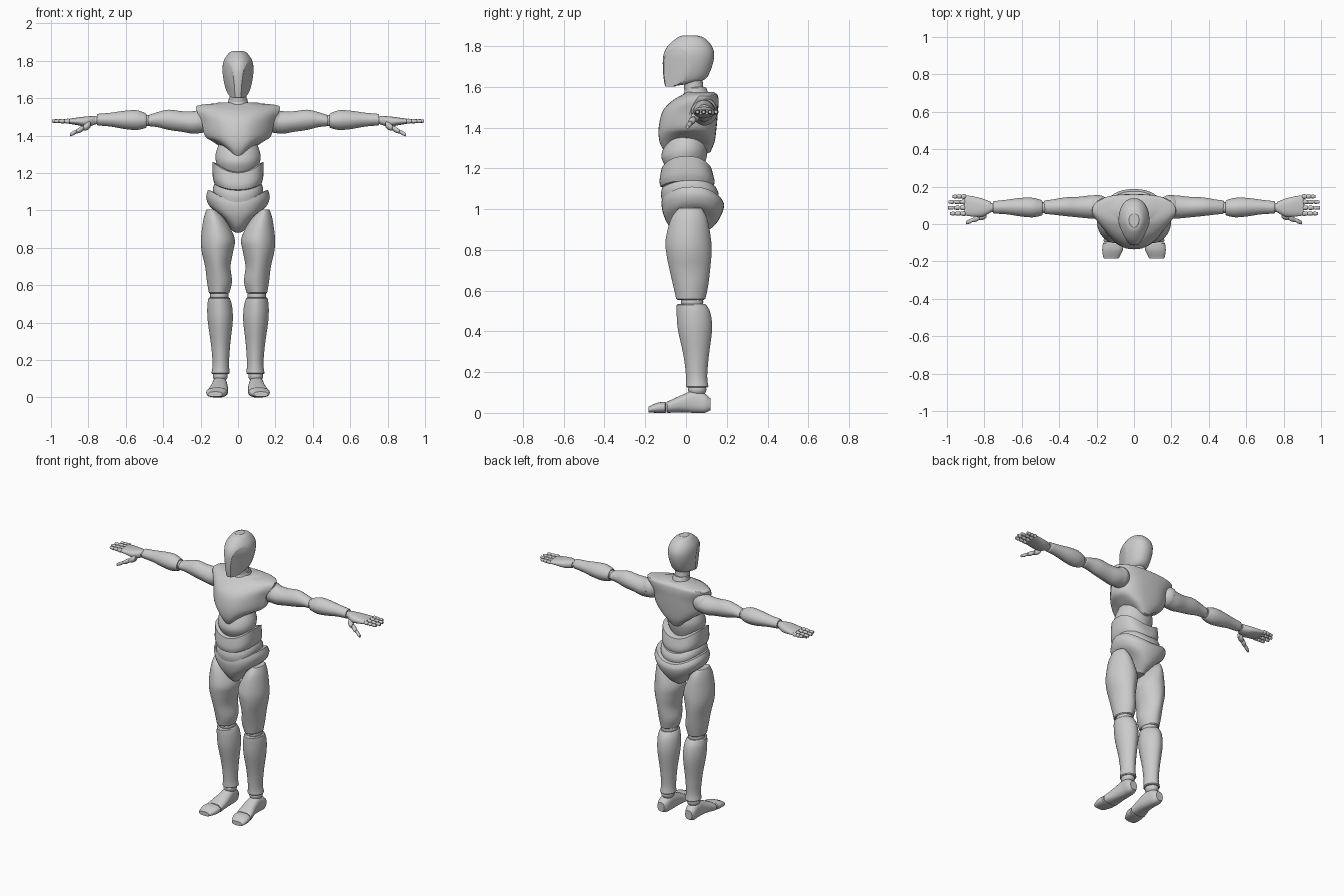
import bpy
import bmesh
import math
from mathutils import Vector

if "Cube" in bpy.data.objects:
    bpy.data.objects.remove(bpy.data.objects["Cube"])

SCALE = 0.01  # all part dimensions below are in hundredths
SIDES = 40
STEPS = 4

grey = bpy.data.materials.new("matte_grey")
grey.use_nodes = True
grey.diffuse_color = (0.6, 0.6, 0.6, 1)
grey.node_tree.nodes["Principled BSDF"].inputs["Base Color"].default_value = grey.diffuse_color
parts = []


def finish(name, bm, flip=False):
    """Turn a bmesh into a named object, optionally mirrored to the right side."""
    bmesh.ops.scale(bm, vec=(-SCALE if flip else SCALE, SCALE, SCALE), verts=bm.verts)
    bmesh.ops.recalc_face_normals(bm, faces=bm.faces)
    mesh = bpy.data.meshes.new(name)
    bm.to_mesh(mesh)
    bm.free()
    mesh.materials.append(grey)
    obj = bpy.data.objects.new(name, mesh)
    bpy.context.scene.collection.objects.link(obj)
    parts.append(obj)


def spline(p, q, r, s, f):
    """Smooth blend from section q to section r."""
    return [b + f * ((c - a) / 2 + f * (a - 2.5 * b + 2 * c - d / 2 + f * (1.5 * (b - c) + (d - a) / 2)))
            for a, b, c, d in zip(p, q, r, s)]


def loft(name, sections, axis="z", power=2.0, taper=0.0, cap=0.5, cuts=(), flip=False):
    """Skin sections (position, low a, high a, low b, high b, side lift) along an axis."""
    keys = [tuple(s) + (0,) * (6 - len(s)) for s in sections]
    padded = [keys[0]] + keys + [keys[-1]]
    rows = []
    for i in range(len(keys) - 1):
        rows += [spline(*padded[i:i + 4], k / STEPS) for k in range(STEPS)]
    rows.append(keys[-1])
    direction = math.copysign(cap, rows[-1][0] - rows[0][0])
    rings = [(rows[0], 0.9, -direction)] + [(r, 1, 0) for r in rows] + [(rows[-1], 0.9, direction)]
    bm = bmesh.new()

    def place(row, u, v, shift):
        t, a0, a1, b0, b1, lift = row
        a = (a0 + a1) / 2 + (a1 - a0) / 2 * u * (1 - taper * max(0, -v))
        b = (b0 + b1) / 2 + (b1 - b0) / 2 * v
        t += shift + lift * u * u
        return bm.verts.new({"z": (a, b, t), "x": (t, a, b), "y": (a, t, b)}[axis])

    grid = []
    for row, size, shift in rings:
        ring = []
        for k in range(SIDES):
            c, s = math.cos(math.tau * k / SIDES), math.sin(math.tau * k / SIDES)
            u = math.copysign(abs(c) ** (2 / power), c)
            v = math.copysign(abs(s) ** (2 / power), s)
            ring.append(place(row, size * u, size * v, shift))
        grid.append(ring)
    for low, high in zip(grid, grid[1:]):
        for k in range(SIDES):
            n = (k + 1) % SIDES
            bm.faces.new((low[k], low[n], high[n], high[k]))
    for ring, row, shift in ((grid[0], rows[0], -direction), (grid[-1], rows[-1], direction)):
        hub = place(row, 0, 0, shift)
        for k in range(SIDES):
            bm.faces.new((ring[k], ring[(k + 1) % SIDES], hub))
    # Flat facets
    for point, normal in cuts:
        cut = bmesh.ops.bisect_plane(bm, geom=bm.verts[:] + bm.edges[:] + bm.faces[:],
                                     plane_co=point, plane_no=normal, clear_outer=True)
        rim = [e for e in cut["geom_cut"] if isinstance(e, bmesh.types.BMEdge)]
        bmesh.ops.holes_fill(bm, edges=rim, sides=0)
    finish(name, bm, flip)


def ball(name, centre, radii, flip=False):
    bm = bmesh.new()
    bmesh.ops.create_uvsphere(bm, u_segments=24, v_segments=14, radius=1)
    bmesh.ops.scale(bm, vec=radii, verts=bm.verts)
    bmesh.ops.translate(bm, vec=Vector(centre), verts=bm.verts)
    finish(name, bm, flip)


# Head with flat cheeks, neck and collar
loft("head", [(160.5, -4, 4, -10.3, -5), (163, -5.8, 5.8, -10.8, 8), (168, -7.4, 7.4, -11.3, 12),
              (175, -8.3, 8.3, -11.2, 13.8), (180, -7.6, 7.6, -9, 12.7),
              (184, -5, 5, -4.5, 9), (185, -3, 3, -2, 6)],
     power=2.2, taper=0.15, cap=0.3,
     cuts=[((s * 5, -5, 170), (s * 0.9, -0.42, -0.1)) for s in (-1, 1)])
loft("neck", [(153, -5, 5, 0, 10), (160, -4.6, 4.6, -1, 8.5), (165, -4.6, 4.6, -1, 8)])
loft("collar", [(154, -7, 7, -2, 13), (157, -5.5, 5.5, -1, 11), (159.5, -5, 5, -0.5, 10)])

# Torso shells
loft("chest", [(128, -7, 7, -10.5, 12, 5), (133, -14, 14, -13, 14, 4), (140, -17.8, 17.8, -13.4, 15),
               (148, -19.5, 19.5, -11.5, 15.7), (153, -22, 22, -7, 16), (156, -21.5, 21.5, -2, 15.5),
               (157.2, -12, 12, 0, 14)],
     power=2.7, taper=0.4, cap=0.4,
     cuts=[((s * 9, -12.3, 140), (s * 0.38, -0.92, -0.1)) for s in (-1, 1)])
loft("ribs", [(119, -9, 9, -9, 8), (125, -11.5, 11.5, -12, 10), (130, -12, 12, -11, 10.5),
              (136, -10, 10, -8, 9)])
loft("abdomen", [(111, -12.5, 12.5, -12.5, 13.5, 3), (114, -13.5, 13.5, -13, 14, 4),
                 (120, -13.6, 13.6, -12, 12.5, 6)], power=2.5)
loft("waist", [(101, -12.5, 12.5, -11, 14), (107, -13.5, 13.5, -12.3, 16, 4),
               (111, -12, 12, -11.5, 14.5, 4)], power=2.3)
loft("pelvis", [(88.5, -4, 4, -5, 9, 2), (92, -9, 9, -8.5, 14, 5), (97, -15, 15, -11, 17.3, 5),
                (102, -17, 17, -12, 18.7, 5), (105, -16, 16, -11.8, 17.5, 6)],
     power=2.3, taper=0.1)

for side, flip in (("left", False), ("right", True)):
    # Legs
    loft(side + "_thigh", [(100, 11, 17, -4, 8), (95, 6.5, 18.5, -7.5, 10.5), (85, 1.8, 19.8, -10, 12.3),
                           (78, 2.6, 19.4, -9.6, 12.5), (70, 4, 17.6, -8, 11.8), (62, 3.2, 16.6, -6.2, 10.8),
                           (56, 4.6, 15.6, -4.8, 9.5)], power=1.85, flip=flip)
    ball(side + "_knee", (10, 3, 54.5), (5, 5.5, 5), flip)
    loft(side + "_shin", [(53, 4.4, 15.8, -4.6, 10), (49, 3.2, 16.4, -4.6, 12), (41, 2.8, 16.2, -4, 12.8),
                          (28, 4.2, 14.4, -1.2, 11.2), (18, 4.8, 13.6, 0, 10.4), (13, 4.4, 14.2, 0, 11)],
         power=1.85, flip=flip)
    ball(side + "_ankle", (9.5, 5.5, 11.5), (4, 4.5, 3.5), flip)
    loft(side + "_foot", [(11.5, 7.5, 13, 1, 7.5), (9, 6.3, 13.8, 0, 9.6), (4, 5.8, 13.8, 0, 11),
                          (-2, 5.4, 14.6, 0.3, 8.8), (-9, 5.4, 16.4, 0, 5.6)],
         axis="y", power=2.5, flip=flip)
    loft(side + "_toes", [(-10.3, 5.6, 16.6, 0, 5.4), (-14, 6, 17, 0, 5), (-18, 8, 16.4, 0.2, 3.2)],
         axis="y", power=2.5, flip=flip)

    # Arms
    ball(side + "_shoulder", (19, 9, 148), (6, 6.5, 6.5), flip)
    loft(side + "_upper_arm", [(19, 3, 15.5, 141.5, 154), (24, 3, 15.2, 141, 153), (30, 3.6, 14.5, 142, 153),
                               (37, 4.3, 14.2, 143, 153.8), (43, 5, 13.2, 144.5, 152.5),
                               (47.5, 5.4, 12.6, 145, 151)], axis="x", power=1.85, flip=flip)
    ball(side + "_elbow", (48.7, 8.8, 148), (3.2, 3, 3), flip)
    loft(side + "_forearm", [(49.5, 4.5, 12.8, 144, 152), (54, 3.6, 14, 143, 153.5), (60, 4, 14, 143.4, 153.3),
                             (68, 5.2, 13, 144.8, 152.2), (75, 5.6, 12.2, 145.4, 151.6)],
         axis="x", power=1.85, flip=flip)
    ball(side + "_wrist", (76.3, 8.8, 148.2), (2.6, 2.4, 2.2), flip)
    loft(side + "_palm", [(77, 6, 12, 145.6, 150.4), (81, 4, 13.6, 144.8, 150.2), (86, 4, 14.8, 145.6, 149.6),
                          (90, 4.5, 15.4, 146.2, 149)], axis="x", power=2.4, flip=flip)

    # Jointed fingers
    for finger, y, tip in (("index", 5.6, 98.5), ("middle", 8.7, 99.6), ("ring", 11.8, 99.3), ("little", 14.7, 97)):
        length = (tip - 90) / 3
        for joint in range(3):
            x = 90 + joint * length
            r = 1.3 - 0.13 * joint
            loft(f"{side}_{finger}_finger_{joint + 1}",
                 [(x + f * length, y - k * r, y + k * r, 147.7 - k * r, 147.7 + k * r)
                  for f, k in ((0.06, 0.8), (0.3, 1), (0.9, 0.8))],
                 axis="x", cap=0.2, flip=flip)
    base, end = Vector((79, 5, 145.8)), Vector((90, 0.6, 140.3))
    for joint, r in enumerate((2.1, 1.6, 1.2)):
        points = [(base.lerp(end, (joint + f) / 3), k * r) for f, k in ((0.03, 0.8), (0.4, 1), (0.93, 0.75))]
        loft(f"{side}_thumb_{joint + 1}",
             [(p.x, p.y - k, p.y + k, p.z - k, p.z + k) for p, k in points],
             axis="x", cap=0.2, flip=flip)

# Smooth shading with kept ridges
bpy.ops.object.select_all(action="DESELECT")
for obj in parts:
    obj.select_set(True)
bpy.context.view_layer.objects.active = parts[0]
bpy.ops.object.shade_smooth_by_angle(angle=math.radians(28))
